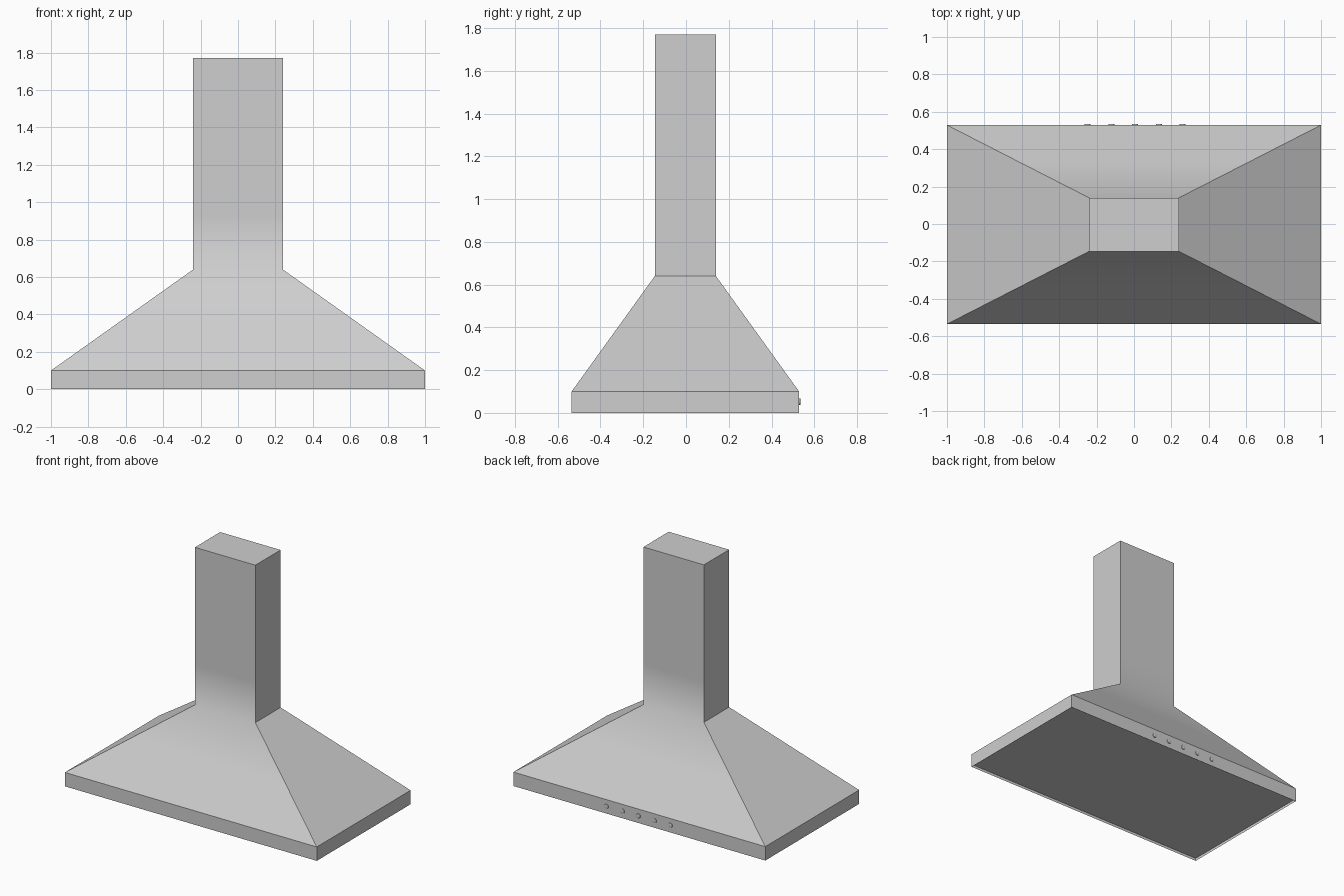
import bpy, bmesh, math

cube = bpy.data.objects.get("Cube")
if cube:
    bpy.data.objects.remove(cube, do_unlink=True)

# Brushed metal, shared by every part
steel = bpy.data.materials.new("light_grey_steel")
steel.use_nodes = True
steel.diffuse_color = (0.62, 0.62, 0.62, 1)
steel.node_tree.nodes["Principled BSDF"].inputs["Base Color"].default_value = (0.62, 0.62, 0.62, 1)

Y_MID = -0.003
BASE = (1.0, 0.532)
FLUE = (0.24, 0.143)
RIM_TOP, NECK, TOP = 0.1, 0.64, 1.77


def finish(name, bm, smooth_angle=None):
    bmesh.ops.recalc_face_normals(bm, faces=bm.faces)
    mesh = bpy.data.meshes.new(name)
    bm.to_mesh(mesh)
    bm.free()
    mesh.materials.append(steel)
    obj = bpy.data.objects.new(name, mesh)
    bpy.context.collection.objects.link(obj)
    if smooth_angle:
        bpy.ops.object.select_all(action='DESELECT')
        obj.select_set(True)
        bpy.context.view_layer.objects.active = obj
        bpy.ops.object.shade_smooth_by_angle(angle=math.radians(smooth_angle))
    return obj


def stack(levels):
    """Join rectangular rings (half width, half depth, height) and cap the top."""
    bm = bmesh.new()
    rings = []
    for hx, hy, z in levels:
        rings.append([bm.verts.new((sx * hx, Y_MID + sy * hy, z))
                      for sx, sy in ((-1, -1), (1, -1), (1, 1), (-1, 1))])
    for low, high in zip(rings, rings[1:]):
        for i in range(4):
            j = (i + 1) % 4
            bm.faces.new((low[i], low[j], high[j], high[i]))
    bm.faces.new(rings[-1])
    return bm, rings


# Canopy and flue: front and back blend softly, the sides keep a crease
middle = [(a + b) / 2 for a, b in zip(BASE, FLUE)]
bm, rings = stack([(*BASE, RIM_TOP), (*middle, (RIM_TOP + NECK) / 2),
                   (*FLUE, NECK), (*FLUE, 0.93), (*FLUE, TOP)])
finish("canopy_and_flue", bm, 45)

# Rim with a recessed filter panel underneath
bm, rings = stack([(*BASE, 0), (*BASE, RIM_TOP)])
panel = bm.faces.new(rings[0][::-1])
bmesh.ops.inset_region(bm, faces=[panel], thickness=0.088)
walls = bmesh.ops.extrude_discrete_faces(bm, faces=[panel])
for v in walls["faces"][0].verts:
    v.co.z += 0.02
finish("rim_and_filter_panel", bm)

# Row of control buttons with softened caps
for n in range(5):
    bm = bmesh.new()
    bmesh.ops.create_cone(bm, cap_ends=True, segments=20,
                          radius1=0.016, radius2=0.016, depth=0.012)
    cap = [e for e in bm.edges if all(v.co.z > 0 for v in e.verts)]
    bmesh.ops.bevel(bm, geom=cap, offset=0.003, segments=2, affect='EDGES', profile=0.5)
    button = finish(f"button_{n + 1}", bm, 40)
    button.rotation_euler.x = -math.pi / 2
    button.location = (0.006 + (n - 2) * 0.127, BASE[1] + Y_MID, 0.052)
